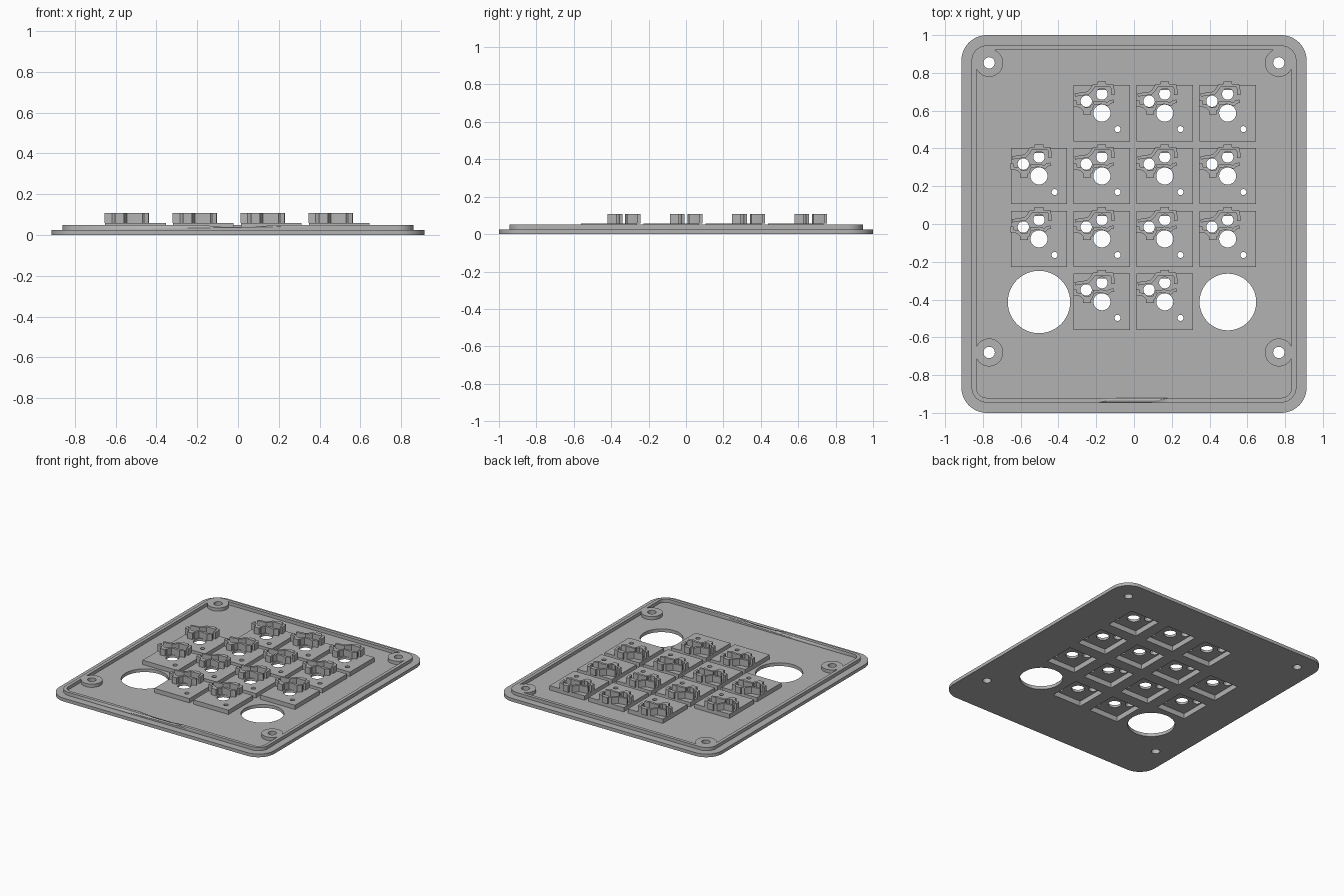
import bpy, math
from mathutils import Vector

if "Cube" in bpy.data.objects:
    bpy.data.objects.remove(bpy.data.objects["Cube"], do_unlink=True)

grey = bpy.data.materials.new("plain_grey")
grey.use_nodes = True
COLOUR = (0.45, 0.45, 0.45, 1)
grey.diffuse_color = COLOUR
grey.node_tree.nodes["Principled BSDF"].inputs["Base Color"].default_value = COLOUR


def circle(x, y, r, n=48):
    return [(x + r * math.cos(math.tau * i / n), y + r * math.sin(math.tau * i / n)) for i in range(n)]


def rect(x, y, hx, hy):
    return [(x - hx, y - hy), (x + hx, y - hy), (x + hx, y + hy), (x - hx, y + hy)]


def rounded(hx, hy, r, n=12):
    pts = []
    for k, (sx, sy) in enumerate([(1, 1), (-1, 1), (-1, -1), (1, -1)]):
        for i in range(n + 1):
            a = math.pi / 2 * (k + i / n)
            pts.append((sx * (hx - r) + r * math.cos(a), sy * (hy - r) + r * math.sin(a)))
    return pts


def ribbon(points, t):
    """Outline of a strip of width t that follows an open path."""
    p = [Vector(q) for q in points]
    left, right = [], []
    for i, q in enumerate(p):
        a = (q - p[i - 1]).normalized() if i else (p[1] - q).normalized()
        b = (p[i + 1] - q).normalized() if i < len(p) - 1 else a
        m = (a + b).normalized()
        off = Vector((-m.y, m.x)) * (t / 2 / max(m.dot(a), 0.5))
        left.append(tuple(q + off))
        right.append(tuple(q - off))
    return left + right[::-1]


def slab(name, loops, z0, z1):
    """Solid from closed outlines; outlines inside others become holes."""
    cu = bpy.data.curves.new(name, 'CURVE')
    cu.dimensions, cu.fill_mode, cu.extrude = '2D', 'BOTH', (z1 - z0) / 2
    for loop in loops:
        sp = cu.splines.new('POLY')
        sp.points.add(len(loop) - 1)
        for pt, (x, y) in zip(sp.points, loop):
            pt.co = (x, y, 0, 1)
        sp.use_cyclic_u = True
    tmp = bpy.data.objects.new(name + "_outline", cu)
    bpy.context.collection.objects.link(tmp)
    dg = bpy.context.evaluated_depsgraph_get()
    me = bpy.data.meshes.new_from_object(tmp.evaluated_get(dg))
    bpy.data.objects.remove(tmp, do_unlink=True)
    for v in me.vertices:
        v.co.z += (z0 + z1) / 2
    me.materials.clear()
    me.materials.append(grey)
    ob = bpy.data.objects.new(name, me)
    bpy.context.collection.objects.link(ob)
    bpy.ops.object.select_all(action='DESELECT')
    ob.select_set(True)
    bpy.context.view_layer.objects.active = ob
    bpy.ops.object.mode_set(mode='EDIT')
    bpy.ops.mesh.select_all(action='SELECT')
    bpy.ops.mesh.remove_doubles(threshold=0.0001)
    bpy.ops.mesh.normals_make_consistent(inside=False)
    bpy.ops.object.mode_set(mode='OBJECT')
    bpy.ops.object.shade_smooth_by_angle(angle=math.radians(30))
    return ob


# Layout of the key grid
PITCH, COL0, ROW0 = 0.333, -0.503, 0.587
FLOOR, POCKET, KEY_TOP, SOCKET_TOP, RIM_TOP = 0.025, 0.04, 0.058, 0.108, 0.05
rows = [(1, 2, 3), (0, 1, 2, 3), (0, 1, 2, 3), (1, 2)]
keys = [(COL0 + c * PITCH, ROW0 - r * PITCH) for r, cols in enumerate(rows) for c in cols]
screws = [(sx * 0.767, y) for sx in (-1, 1) for y in (0.853, -0.68)]

# Base plate with pockets, screw holes and two large round openings
base = [rounded(0.914, 1.0, 0.135)]
base += [circle(x, y, 0.03, 32) for x, y in screws]
base += [rect(x, y, 0.1225, 0.1225) for x, y in keys]
base += [circle(-0.503, -0.413, 0.165, 64), circle(0.497, -0.413, 0.15, 64)]
slab("base_plate", base, 0, FLOOR)

# Raised rim with a shallow pry notch at the front
rim = slab("rim", [rounded(0.86, 0.945, 0.08), rounded(0.835, 0.92, 0.055)], FLOOR, RIM_TOP)
notch = slab("notch_cutter", [[(-0.22, 0.053), (-0.07, 0.039), (0.07, 0.039), (0.22, 0.053)]], 0.88, 0.98)
notch.rotation_euler.x = math.pi / 2
notch.hide_render = True
notch.hide_set(True)
cut = rim.modifiers.new("notch", 'BOOLEAN')
cut.operation, cut.solver, cut.object = 'DIFFERENCE', 'EXACT', notch

# Screw bosses
for i, (x, y) in enumerate(screws):
    slab(f"screw_boss_{i + 1}", [circle(x, y, 0.074), circle(x, y, 0.03, 32)], FLOOR, RIM_TOP)

# One key mount: hollow frame, drilled top plate and socket holder walls
U = 0.0053
upper = [(-27, 18), (-21, 19), (-14, 20), (-11, 23), (-8, 27.5), (10, 27.5), (11, 23), (11, 18)]
lower_left = [(-27, 12.5), (-27, 8), (-21, 7), (-18, 4), (-11, 4), (-9, 9)]
lower_right = [(-9, 10), (0, 10.6), (6, 9), (8, 11), (12, 12)]
scaled = lambda path: [(x * U, y * U) for x, y in path]
frame = slab("key_frame", [rect(0, 0, 0.149, 0.149), rect(0, 0, 0.1225, 0.1225)], FLOOR, POCKET)
plate = slab("key_plate", [rect(0, 0, 0.149, 0.149), circle(0, 0, 0.045),
                           circle(-0.083, 0.063, 0.03, 32), circle(0, 0.101, 0.03, 32),
                           circle(0.083, -0.085, 0.016, 24)], POCKET, KEY_TOP)
walls = [slab(n, [ribbon(scaled(p), 0.017)], KEY_TOP, SOCKET_TOP) for n, p in
         (("socket_wall_back", upper), ("socket_wall_left", lower_left), ("socket_wall_front", lower_right))]
clips = [slab("socket_clip_back", [rect(0, 0.153, 0.023, 0.015)], KEY_TOP, SOCKET_TOP),
         slab("socket_clip_front", [rect(-0.079, 0.01, 0.021, 0.017)], KEY_TOP, SOCKET_TOP)]

# Repeat the mount over the grid
for part in [frame, plate] + walls + clips:
    for i, (x, y) in enumerate(keys):
        ob = part if i == 0 else part.copy()
        if i:
            bpy.context.collection.objects.link(ob)
        ob.location = (x, y, 0)
